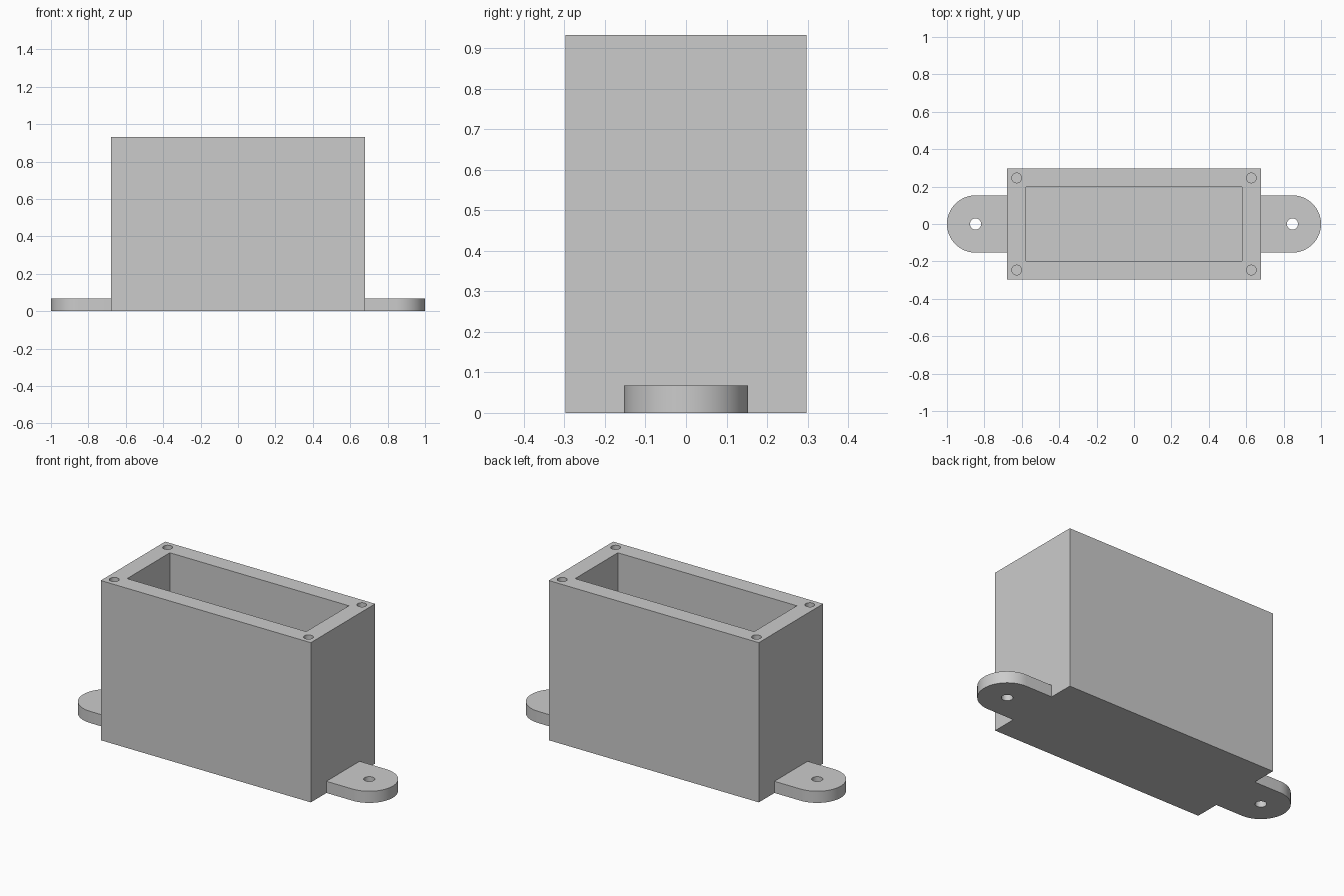
import bpy
import bmesh
from math import radians, pi, sin, cos

cube = bpy.data.objects.get("Cube")
if cube:
    bpy.data.objects.remove(cube, do_unlink=True)

# Main dimensions
HALF_X, HALF_Y, HEIGHT = 0.678, 0.297, 0.932
WALL, FLOOR = 0.1, 0.08
TAB_R, TAB_H = 0.153, 0.068
TAB_X = 1 - TAB_R
SCREW_INSET, SCREW_R, SCREW_DEPTH = 0.051, 0.026, 0.25

grey = bpy.data.materials.new("plain grey")
grey.use_nodes = True
colour = (0.6, 0.6, 0.6, 1)
grey.diffuse_color = colour
grey.node_tree.nodes["Principled BSDF"].inputs["Base Color"].default_value = colour


def prism(name, outline, z0, z1):
    """Closed solid made by extruding an xy outline upwards."""
    bm = bmesh.new()
    face = bm.faces.new([bm.verts.new((x, y, z0)) for x, y in outline])
    top = bmesh.ops.extrude_face_region(bm, geom=[face])["geom"]
    verts = [v for v in top if isinstance(v, bmesh.types.BMVert)]
    bmesh.ops.translate(bm, verts=verts, vec=(0, 0, z1 - z0))
    bmesh.ops.recalc_face_normals(bm, faces=bm.faces)
    mesh = bpy.data.meshes.new(name)
    bm.to_mesh(mesh)
    bm.free()
    mesh.materials.append(grey)
    obj = bpy.data.objects.new(name, mesh)
    bpy.context.collection.objects.link(obj)
    return obj


def rectangle(hx, hy):
    return [(-hx, -hy), (hx, -hy), (hx, hy), (-hx, hy)]


def arc(cx, cy, r, start, end, steps):
    angles = [start + (end - start) * i / steps for i in range(steps + 1)]
    return [(cx + r * cos(a), cy + r * sin(a)) for a in angles]


def circle(cx, cy, r):
    return arc(cx, cy, r, 0, 2 * pi, 32)[:-1]


def combine(target, other, operation):
    """Apply a boolean and discard the second solid."""
    mod = target.modifiers.new(operation.lower(), "BOOLEAN")
    mod.operation = operation
    mod.solver = "EXACT"
    mod.object = other
    bpy.context.view_layer.objects.active = target
    bpy.ops.object.modifier_apply(modifier=mod.name)
    bpy.data.objects.remove(other, do_unlink=True)


# Open-topped box
box = prism("mounting_box", rectangle(HALF_X, HALF_Y), 0, HEIGHT)

# Rounded mounting tab with a through hole on each end
for side in (-1, 1):
    inner = HALF_X - 0.04
    outline = [(inner, -TAB_R)] + arc(TAB_X, 0, TAB_R, -pi / 2, pi / 2, 32) + [(inner, TAB_R)]
    tab = prism("mounting_tab", [(side * x, y) for x, y in outline], 0, TAB_H)
    combine(box, tab, "UNION")
    hole = prism("tab_hole", circle(side * TAB_X, 0, 0.03), -0.1, TAB_H + 0.1)
    combine(box, hole, "DIFFERENCE")

# Inner cavity
cavity = prism("cavity", rectangle(HALF_X - WALL, HALF_Y - WALL), FLOOR, HEIGHT + 0.1)
combine(box, cavity, "DIFFERENCE")

# Blind screw holes in the corners of the rim
for sx in (-1, 1):
    for sy in (-1, 1):
        centre = (sx * (HALF_X - SCREW_INSET), sy * (HALF_Y - SCREW_INSET))
        screw = prism("screw_hole", circle(*centre, SCREW_R), HEIGHT - SCREW_DEPTH, HEIGHT + 0.1)
        combine(box, screw, "DIFFERENCE")

# Smooth curved walls, crisp edges
bpy.ops.object.select_all(action="DESELECT")
box.select_set(True)
bpy.context.view_layer.objects.active = box
bpy.ops.object.shade_smooth_by_angle(angle=radians(30))
